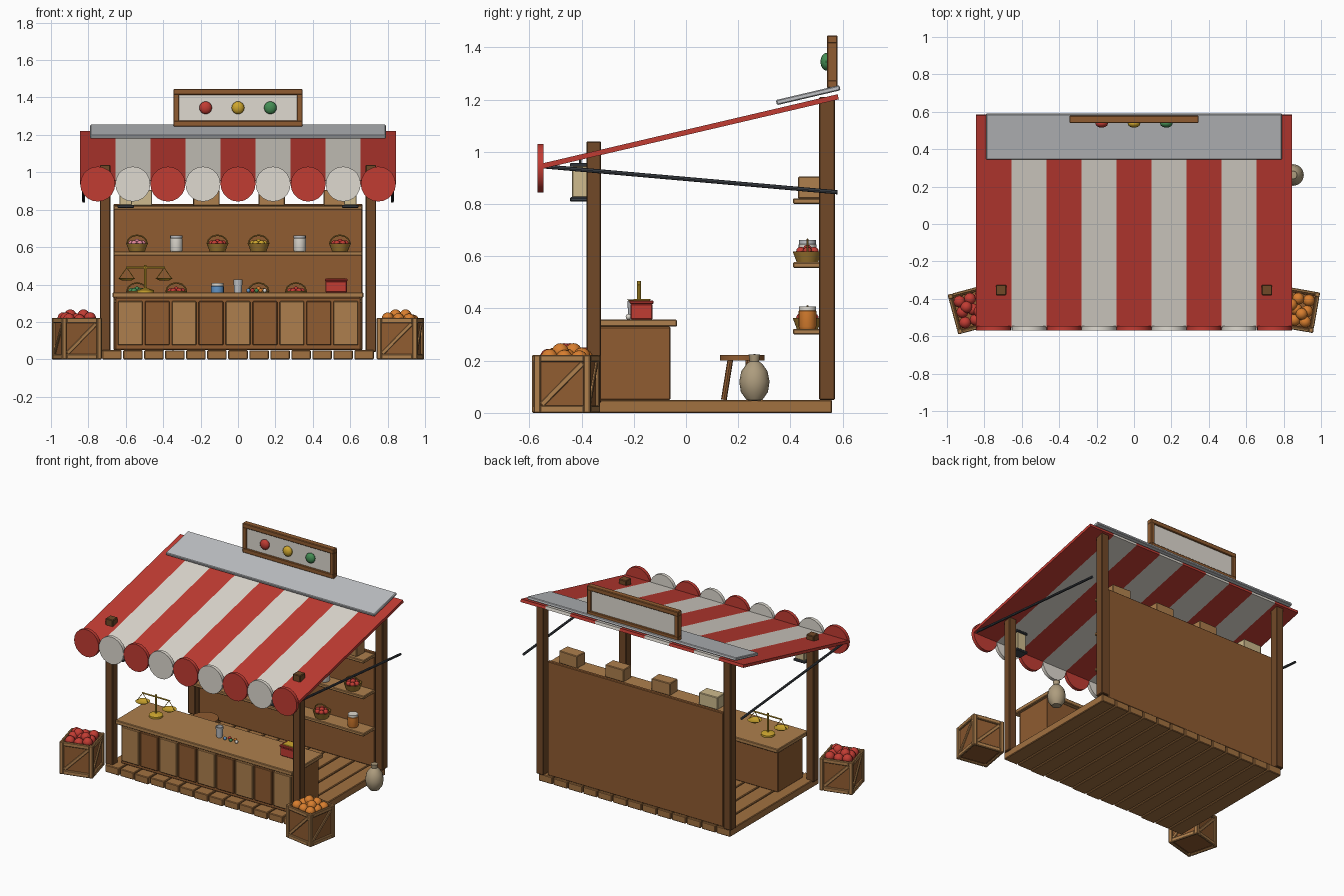
import bpy, bmesh, math, random
from mathutils import Matrix, Vector

if "Cube" in bpy.data.objects:
    bpy.data.objects.remove(bpy.data.objects["Cube"])

random.seed(4)
MATS = {}
COLS = dict(wood=(142, 92, 52), light=(172, 126, 78), dark=(112, 74, 44), plank=(160, 112, 66),
            red=(192, 62, 54), white=(222, 217, 207), grey=(190, 192, 195), iron=(66, 70, 76),
            gold=(205, 165, 50), green=(70, 140, 85), orange=(215, 125, 50), blue=(100, 150, 200),
            tan=(205, 185, 140), sack=(172, 155, 125), basket=(165, 125, 55), pink=(220, 130, 150))


def mat(name):
    if name not in MATS:
        m = bpy.data.materials.new(name)
        m.diffuse_color = [(c / 255) ** 2.2 for c in COLS[name]] + [1]
        m.use_nodes = True
        m.node_tree.nodes["Principled BSDF"].inputs["Base Color"].default_value = m.diffuse_color
        MATS[name] = m
    return MATS[name]


def add(name, bm, col, M=None, smooth=True):
    bmesh.ops.recalc_face_normals(bm, faces=bm.faces)
    me = bpy.data.meshes.new(name)
    bm.to_mesh(me)
    bm.free()
    if M is not None:
        me.transform(M)
    ob = bpy.data.objects.new(name, me)
    bpy.context.collection.objects.link(ob)
    me.materials.append(mat(col))
    if smooth:
        me.shade_smooth()
        me.set_sharp_from_angle(angle=math.radians(40))
    return ob


def box(name, c, s, col, rot=None, parent=None, bevel=0.004):
    bm = bmesh.new()
    bmesh.ops.create_cube(bm, size=1, matrix=Matrix.Diagonal((*s, 1)))
    if bevel:
        bmesh.ops.bevel(bm, geom=bm.edges[:], offset=min(bevel, min(s) * .25), segments=1, affect='EDGES')
    M = Matrix.Translation(c) @ (rot or Matrix())
    return add(name, bm, col, (parent or Matrix()) @ M, False)


def span(name, x, y, z, col, **k):
    return box(name, [sum(a) / 2 for a in (x, y, z)], [a[1] - a[0] for a in (x, y, z)], col, **k)


def rod(name, a, b, r, col, n=10, r2=None):
    a, b = Vector(a), Vector(b)
    d = b - a
    bm = bmesh.new()
    bmesh.ops.create_cone(bm, cap_ends=True, segments=n, radius1=r, radius2=r2 or r, depth=d.length)
    return add(name, bm, col, Matrix.Translation((a + b) / 2) @ d.to_track_quat('Z', 'Y').to_matrix().to_4x4())


def ball(name, c, r, col, scale=(1, 1, 1)):
    bm = bmesh.new()
    bmesh.ops.create_uvsphere(bm, u_segments=12, v_segments=8, radius=r)
    return add(name, bm, col, Matrix.Translation(c) @ Matrix.Diagonal((*scale, 1)))


def lathe(name, c, profile, col, n=16):
    bm = bmesh.new()
    vs = [bm.verts.new((r, 0, z)) for r, z in profile]
    es = [bm.edges.new(p) for p in zip(vs, vs[1:])]
    bmesh.ops.spin(bm, geom=vs + es, cent=(0, 0, 0), axis=(0, 0, 1), angle=2 * math.pi, steps=n)
    bmesh.ops.remove_doubles(bm, verts=bm.verts, dist=1e-5)
    return add(name, bm, col, Matrix.Translation(c))


# Deck planks running front to back
N = 13
for i in range(N):
    w = 1.46 / N
    x = -0.73 + w * (i + .5)
    span("deck_plank", (x - w / 2 + .004, x + w / 2 - .004), (-.40 + random.uniform(-.006, .006), .56),
         (0, .05 - random.uniform(0, .003)), "plank")

# Posts, canopy struts, lanterns
for s in (-1, 1):
    box("front_post", (.71 * s, -.353, .54), (.056, .056, 1.0), "dark")
    box("back_post", (.71 * s, .54, .63), (.056, .06, 1.16), "dark")
    rod("canopy_strut", (.825 * s, -.555, .945), (.825 * s, .58, .845), .008, "iron", 8)
    lx, ly = .6 * s, -.405
    box("lantern_base", (lx, ly, .818), (.09, .08, .016), "iron")
    box("lantern_glass", (lx, ly, .885), (.068, .064, .12), "tan")
    box("lantern_cap", (lx, ly, .95), (.09, .08, .014), "iron")
    rod("lantern_hook", (lx, ly, .95), (lx, ly, .985), .005, "iron", 8)

# Back wall and shelves
span("back_wall", (-.665, .665), (.525, .55), (.05, .83), "wood")
for z in (.30, .555, .80):
    span("shelf", (-.665, .665), (.41, .53), (z, z + .022), "light")

# Counter with alternating front panels
span("counter_body", (-.655, .655), (-.33, -.06), (.05, .33), "wood")
span("counter_top", (-.67, .67), (-.372, -.035), (.33, .358), "light")
for i in range(9):
    box("counter_panel", (-.576 + .144 * i, -.335, .193), (.132, .022, .235), "wood" if i % 2 else "light")

# Striped canopy with scalloped front edge
slope = math.atan2(.267, 1.14)
tilt = Matrix.Rotation(slope, 4, 'X')
for i in range(9):
    x = -.75 + .1875 * i
    col = "white" if i % 2 else "red"
    box("canopy_stripe", (x, .016, 1.078), (.1875, 1.165, .02), col, tilt, bevel=0)
    rod("canopy_scallop", (x, -.569, .937), (x, -.546, .937), .0935, col, 20)
box("ridge_cover", (0, .468, 1.217), (1.58, .25, .02), "grey", tilt)

# Sign board
span("sign_panel", (-.32, .32), (.549, .571), (1.26, 1.43), "white")
for z in (1.26, 1.43):
    span("sign_rail", (-.345, .345), (.54, .58), (z - .016, z + .016), "wood")
for s in (-1, 1):
    box("sign_stile", (.33 * s, .56, 1.345), (.03, .04, .15), "wood")
for x, c in ((-.173, "red"), (0, "gold"), (.173, "green")):
    ball("sign_knob", (x, .537, 1.345), .034, c, (1, .65, 1))


# Shelf goods
def basket(x, z, col):
    y = .465
    lathe("basket", (x, y, z), [(0, 0), (.042, 0), (.058, .042), (.052, .042), (.046, .028), (0, .028)], "basket", 14)
    for k in range(6):
        a = k * math.pi / 3
        ball("basket_fruit", (x + .03 * math.cos(a), y + .03 * math.sin(a), z + .042), .017, col)
    ball("basket_fruit", (x, y, z + .05), .017, col)
    pts = [(x + .055 * math.cos(a), y, z + .04 + .047 * math.sin(a)) for a in
           [j * math.pi / 6 for j in range(7)]]
    for p, q in zip(pts, pts[1:]):
        rod("basket_handle", p, q, .004, "basket", 6)


def jar(x, y, z, col, r=.034, h=.085):
    lathe("jar", (x, y, z), [(0, 0), (r * .9, 0), (r, h * .1), (r, h * .8), (r * .85, h * .85)], col)
    rod("jar_lid", (x, y, z + h * .83), (x, y, z + h), r * .95, "white" if col != "white" else "grey", 16)


for x, c in ((-.54, "pink"), (-.11, "red"), (.11, "gold"), (.545, "red")):
    basket(x, .577, c)
for x in (-.33, .33):
    jar(x, .465, .577, "white")
for x, c in ((-.54, "green"), (-.33, "red"), (.11, "orange"), (.31, "red")):
    basket(x, .322, c)
jar(-.11, .465, .322, "blue")
jar(.545, .465, .322, "orange")
for x, c in ((-.53, "tan"), (-.17, "light"), (.18, "light"), (.53, "light")):
    box("storage_box", (x, .475, .863), (.14, .085, .085), c,
        Matrix.Rotation(random.uniform(-.08, .08), 4, 'Z'))

# Balance scale on the counter
sx, sy = -.495, -.18
lathe("scale_base", (sx, sy, .358), [(0, 0), (.045, 0), (.045, .012), (.012, .022), (0, .022)], "gold")
rod("scale_column", (sx, sy, .37), (sx, sy, .505), .007, "gold", 8)
rod("scale_beam", (sx - .105, sy, .49), (sx + .105, sy, .49), .005, "gold", 8)
for s in (-1, 1):
    px = sx + .1 * s
    lathe("scale_pan", (px, sy, .42), [(0, 0), (.03, .003), (.046, .014), (.042, .014), (.028, .007), (0, .005)], "gold")
    for a in (-1, 1):
        rod("scale_hanger", (px, sy, .49), (px + .04 * a, sy, .433), .002, "gold", 6)

# Cup, sweets and cash box on the counter
lathe("counter_cup", (0, -.2, .358), [(0, 0), (.02, 0), (.025, .07), (.021, .07), (.017, .01), (0, .01)], "grey")
for i, c in enumerate(("blue", "red", "green", "orange", "white")):
    ball("sweet", (.055 + .022 * i, -.22 + .02 * (i % 2), .368), .011, c)
box("cash_box", (.525, -.17, .388), (.115, .085, .06), "red")
box("cash_box_lid", (.525, -.17, .424), (.122, .092, .014), "red")
box("cash_box_top", (.525, -.17, .432), (.095, .065, .008), "gold")

# Stool
tx, ty = -.4, .215
rod("stool_seat", (tx, ty, .2), (tx, ty, .222), .085, "wood", 20)
for k in range(3):
    a = math.pi / 2 + k * 2 * math.pi / 3 + math.pi
    c, s = math.cos(a), math.sin(a)
    rod("stool_leg", (tx + .07 * c, ty + .07 * s, .05), (tx + .045 * c, ty + .045 * s, .205), .011, "wood", 8)

# Sack beside the deck
lathe("sack", (.85, .262, .045), [(0, 0), (.03, .004), (.052, .035), (.058, .075), (.05, .115), (.03, .143),
                                  (.018, .152), (.022, .178), (0, .18)], "sack")


# Fruit crates
def crate(x, y, ang, col):
    P = Matrix.Translation((x, y, 0)) @ Matrix.Rotation(math.radians(ang), 4, 'Z')
    h, H = .11, .222
    box("crate_floor", (0, 0, .02), (.19, .19, .016), "wood", parent=P)
    box("crate_fill", (0, 0, .17), (.19, .19, .016), "wood", parent=P)
    for k in range(4):
        Q = P @ Matrix.Rotation(k * math.pi / 2, 4, 'Z')
        box("crate_side", (0, -h + .018, H / 2), (.2, .012, H - .02), "wood", parent=Q)
        box("crate_corner", (-h + .013, -h + .013, H / 2), (.026, .026, H), "light", parent=Q)
        for z in (.014, H - .014):
            box("crate_rail", (0, -h + .008, z), (.17, .016, .028), "light", parent=Q)
        box("crate_brace", (0, -h + .009, H / 2), (.225, .01, .02), "light",
            Matrix.Rotation(-math.pi / 4, 4, 'Y'), Q)
    for i in range(9):
        gx, gy = (i % 3 - 1) * .058, (i // 3 - 1) * .058
        z = .213 + random.uniform(-.006, .008)
        ball("crate_fruit", P @ Vector((gx, gy, z)), .032, col)
    for gx, gy in ((-.03, .02), (.032, -.02)):
        ball("crate_fruit", P @ Vector((gx, gy, .235)), .032, col)


crate(-.862, -.456, 15, "red")
crate(.868, -.456, -10, "orange")
